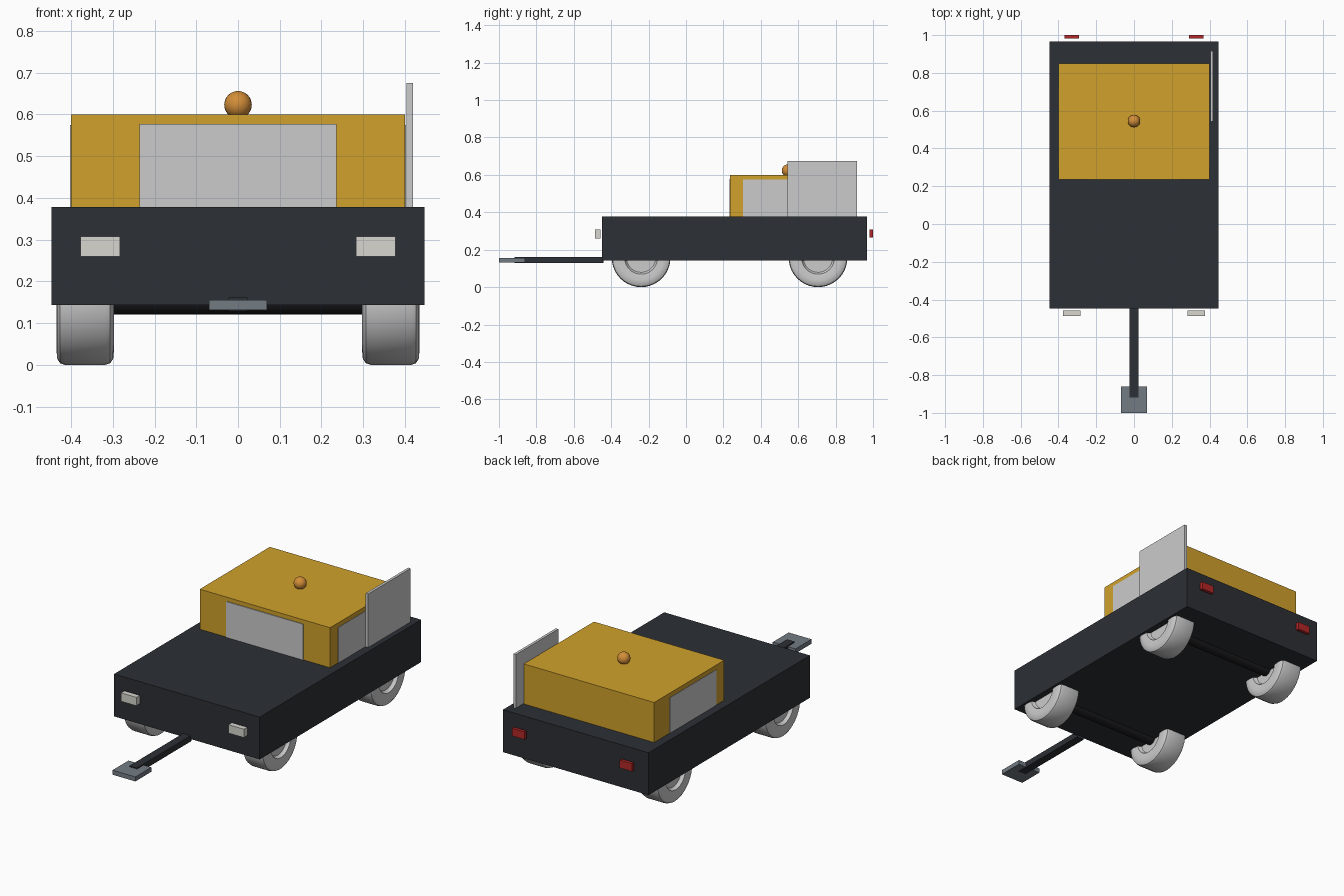
import bpy, bmesh
from math import pi, cos, sin

if "Cube" in bpy.data.objects:
    bpy.data.objects.remove(bpy.data.objects["Cube"])


def mat(name, r, g, b):
    m = bpy.data.materials.new(name)
    m.diffuse_color = (r, g, b, 1)
    m.use_nodes = True
    m.node_tree.nodes["Principled BSDF"].inputs["Base Color"].default_value = m.diffuse_color
    return m


DARK = mat("dark_paint", 0.025, 0.029, 0.035)
BLACK = mat("black_steel", 0.012, 0.012, 0.014)
YELLOW = mat("yellow_paint", 0.64, 0.36, 0.025)
ORANGE = mat("orange_lens", 0.65, 0.27, 0.04)
STEEL = mat("steel", 0.17, 0.20, 0.23)
WHITE = mat("white_lens", 0.68, 0.67, 0.62)
RED = mat("red_lens", 0.45, 0.02, 0.02)


def finish(bm, name, material=None, smooth=False):
    bmesh.ops.recalc_face_normals(bm, faces=bm.faces)
    me = bpy.data.meshes.new(name)
    bm.to_mesh(me)
    bm.free()
    ob = bpy.data.objects.new(name, me)
    bpy.context.collection.objects.link(ob)
    if material:
        me.materials.append(material)
    if smooth:
        bpy.ops.object.select_all(action='DESELECT')
        ob.select_set(True)
        bpy.context.view_layer.objects.active = ob
        bpy.ops.object.shade_smooth_by_angle(angle=pi / 6)
    return ob


def box(name, x, y, z, material=None):
    """Box from (min, max) ranges."""
    bm = bmesh.new()
    bmesh.ops.create_cube(bm, size=1)
    for v in bm.verts:
        for i, (a, b) in enumerate((x, y, z)):
            v.co[i] = (a + b) / 2 + v.co[i] * (b - a)
    return finish(bm, name, material)


def lathe_x(name, profile, centre, material=None, sides=40):
    """Revolve (x, radius) points about the x axis; ends are capped."""
    bm = bmesh.new()
    cx, cy, cz = centre
    rings = [[bm.verts.new((cx + x, cy + r * cos(2 * pi * i / sides), cz + r * sin(2 * pi * i / sides)))
              for i in range(sides)] for x, r in profile]
    for a, b in zip(rings, rings[1:]):
        for i in range(sides):
            j = (i + 1) % sides
            bm.faces.new((a[i], a[j], b[j], b[i]))
    bm.faces.new(rings[0])
    bm.faces.new(rings[-1])
    return finish(bm, name, material, smooth=True)


# Chassis and cab
box("chassis", (-0.447, 0.447), (-0.448, 0.967), (0.143, 0.378), DARK)
box("cab", (-0.40, 0.40), (0.236, 0.85), (0.37, 0.60), YELLOW)

# Windows and side panel
box("windscreen", (-0.236, 0.236), (0.232, 0.25), (0.37, 0.577))
for s, side in ((-1, "left"), (1, "right")):
    box(side + "_window", sorted((s * 0.39, s * 0.402)), (0.305, 0.715), (0.37, 0.575))
box("side_panel", (0.404, 0.419), (0.543, 0.915), (0.37, 0.675))

# Roof beacon
bm = bmesh.new()
bmesh.ops.create_uvsphere(bm, u_segments=24, v_segments=16, radius=0.033)
bmesh.ops.translate(bm, verts=bm.verts, vec=(0, 0.545, 0.623))
finish(bm, "beacon", ORANGE, smooth=True)

# Lamps
for s, side in ((-1, "left"), (1, "right")):
    box(side + "_headlight", sorted((s * 0.283, s * 0.377)), (-0.487, -0.457), (0.26, 0.307), WHITE)
    box(side + "_tail_light", sorted((s * 0.292, s * 0.369)), (0.982, 1.0), (0.266, 0.309), RED)

# Drawbar and hitch
box("drawbar", (-0.023, 0.023), (-0.918, -0.44), (0.129, 0.162), DARK)
box("hitch_plate", (-0.07, 0.07), (-1.0, -0.86), (0.131, 0.156), STEEL)

# Wheels with recessed hubs, and axles
half = [(0.047, 0.078), (0.052, 0.083), (0.065, 0.088), (0.069, 0.12), (0.067, 0.142), (0.060, 0.153), (0.048, 0.157)]
tyre = [(-x, r) for x, r in half] + half[::-1]
for y, end in ((-0.24, "front"), (0.706, "rear")):
    for s, side in ((-1, "left"), (1, "right")):
        lathe_x(f"{end}_{side}_wheel", tyre, (s * 0.366, y, 0.157))
    lathe_x(end + "_axle", [(-0.33, 0.036), (0.33, 0.036)], (0, y, 0.157), BLACK, 24)
